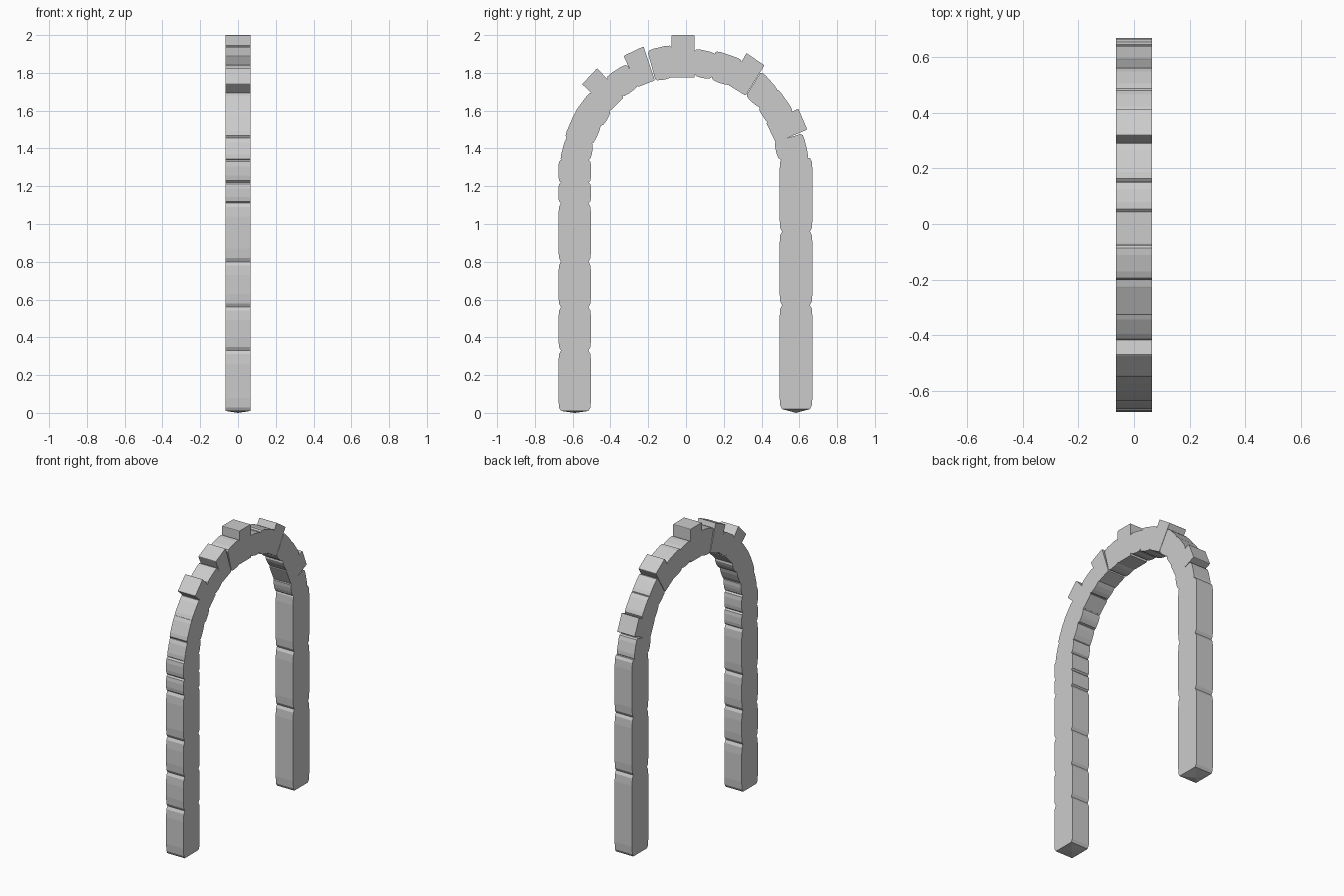
import bpy, bmesh
from mathutils import Vector

if "Cube" in bpy.data.objects:
    bpy.data.objects.remove(bpy.data.objects["Cube"])

HALF = 0.065  # half thickness of the arch in x


def worn_outline(quad, cj, cs):
    """Round the four corners: cj = cut along joints, cs = cut along faces."""
    pts = [Vector(p) for p in quad]
    out = []
    for i, p in enumerate(pts):
        to_prev = (pts[i - 1] - p).normalized()
        to_next = (pts[(i + 1) % 4] - p).normalized()
        # edges 0-1 and 2-3 are the visible faces, 1-2 and 3-0 are joints
        a, b = (cj, cs) if i % 2 == 0 else (cs, cj)
        out += [p + to_prev * a, p + (to_prev * a + to_next * b) * 0.27,
                p + to_next * b]
    return out


def stone(name, quad, cj=0.014, cs=0.035, foot=False):
    outline = worn_outline(quad, cj, cs)
    bm = bmesh.new()
    a = [bm.verts.new((-HALF, p.x, p.y)) for p in outline]
    b = [bm.verts.new((HALF, p.x, p.y)) for p in outline]
    bm.faces.new(a)
    bm.faces.new(b)
    n = len(a)
    for i in range(n):
        bm.faces.new((a[i], a[(i + 1) % n], b[(i + 1) % n], b[i]))
    bmesh.ops.recalc_face_normals(bm, faces=bm.faces)
    if foot:
        # rough pointed underside
        bm.normal_update()
        under = min(bm.faces, key=lambda f: (f.normal.z, f.calc_center_median().z))
        for v in bmesh.ops.poke(bm, faces=[under])["verts"]:
            v.co.z = 0
    me = bpy.data.meshes.new(name)
    bm.to_mesh(me)
    bm.free()
    ob = bpy.data.objects.new(name, me)
    bpy.context.collection.objects.link(ob)


def pillar(name, outer, inner, heights):
    for i, (z0, z1) in enumerate(zip(heights, heights[1:])):
        quad = [(outer, z0), (outer, z1), (inner, z1), (inner, z0)]
        stone(f"{name}_{i}", quad, 0.014, min(0.07, (z1 - z0) * 0.3), i == 0)


# Pillars
pillar("left_pillar_stone", -0.676, -0.502, [0.01, 0.33, 0.56, 0.80, 1.11, 1.22, 1.34])
pillar("right_pillar_stone", 0.67, 0.495, [0.02, 0.57, 0.96, 1.35])

# Arch stones: outer start, outer end, inner end, inner start
arch = [
    [(-.67, 1.335), (-.635, 1.465), (-.49, 1.43), (-.502, 1.34)],
    [(-.645, 1.46), (-.585, 1.60), (-.445, 1.525), (-.49, 1.42)],
    [(-.595, 1.585), (-.505, 1.705), (-.395, 1.59), (-.44, 1.515)],
    [(-.425, 1.78), (-.315, 1.85), (-.25, 1.73), (-.33, 1.67)],
    [(-.205, 1.92), (-.077, 1.95), (-.066, 1.775), (-.16, 1.755)],
    [(.045, 1.93), (.16, 1.905), (.135, 1.765), (.045, 1.78)],
    [(.155, 1.92), (.30, 1.87), (.23, 1.73), (.135, 1.76)],
    [(.40, 1.81), (.49, 1.71), (.39, 1.61), (.315, 1.675)],
    [(.485, 1.72), (.57, 1.60), (.44, 1.52), (.38, 1.61)],
    [(.62, 1.48), (.652, 1.345), (.487, 1.34), (.465, 1.435)],
]
for i, q in enumerate(arch):
    stone(f"arch_stone_{i}", q)

# Larger, sharper blocks that stick out of the arch
blocks = [
    [(-.55, 1.74), (-.47, 1.825), (-.33, 1.67), (-.40, 1.60)],
    [(-.33, 1.89), (-.225, 1.94), (-.165, 1.76), (-.255, 1.725)],
    [(.32, 1.905), (.415, 1.84), (.315, 1.68), (.225, 1.735)],
    [(.595, 1.61), (.642, 1.50), (.475, 1.43), (.425, 1.535)],
]
for i, q in enumerate(blocks):
    stone(f"raised_block_{i}", q, 0.004, 0.006)
# Large blocks meet the stones below them
stone("filler_stone_left", [(-.505, 1.70), (-.40, 1.78), (-.33, 1.69), (-.41, 1.59)], 0.004, 0.006)
stone("filler_stone_right", [(.54, 1.63), (.60, 1.50), (.48, 1.44), (.44, 1.53)], 0.004, 0.006)

# Keystone
stone("keystone", [(-.077, 2.0), (.045, 2.0), (.045, 1.775), (-.077, 1.775)], 0.004, 0.006)
